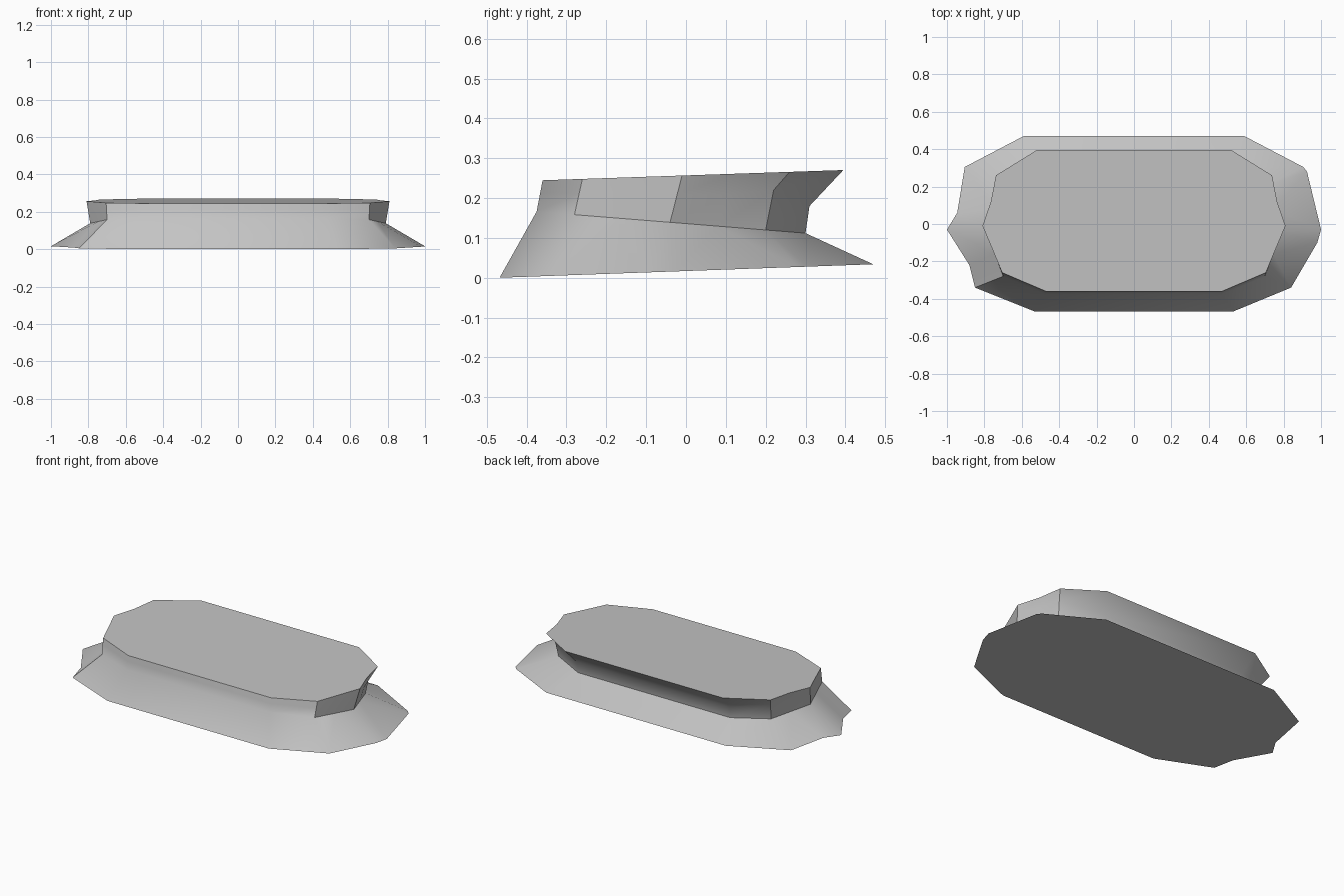
import bpy
import bmesh
import math

cube = bpy.data.objects.get("Cube")
if cube:
    bpy.data.objects.remove(cube)

# Half outlines run from the front round the side to the back
BASE_POS = [(.53, -.468), (.84, -.34), (.98, -.1), (1, -.03), (.925, .28), (.905, .305), (.59, .47)]
BASE_NEG = [(.53, -.468), (.85, -.34), (.88, -.22), (1, -.03), (.945, .06), (.905, .305), (.59, .47)]
WAIST = [(.47, -.375), (.70, -.28), (.745, -.16), (.79, -.04), (.745, .08), (.70, .20), (.5, .30)]
TOP = [(.47, -.36), (.705, -.26), (.757, -.135), (.81, -.01), (.765, .12), (.738, .26), (.52, .395)]


def tilted(half, height, slope):
    """Lift a half outline onto a plane that tilts along y."""
    return [(x, y, height + slope * y) for x, y in half]


def full(pos, neg=None):
    """Join the two sides into one closed ring."""
    return pos + [(-x, y, z) for x, y, z in reversed(neg or pos)]


waist = tilted(WAIST, .136, -.08)
top = tilted(TOP, .257, .034)

# Undercut ring lies between waist and top, and is pinched in at the back
undercut = [tuple(a + (b - a) * .6 for a, b in zip(p, q)) for p, q in zip(waist, top)]
undercut[-2:] = [(.71, .22, .22), (.505, .31, .18)]

rings = [
    full(tilted(BASE_POS, .017, .036), tilted(BASE_NEG, .017, .036)),
    full(waist),
    full(undercut),
    full(top),
]

# Loft the rings and cap both ends
bm = bmesh.new()
loops = [[bm.verts.new(co) for co in ring] for ring in rings]
for low, high in zip(loops, loops[1:]):
    for i in range(len(low)):
        j = (i + 1) % len(low)
        bm.faces.new((low[i], low[j], high[j], high[i]))
bm.faces.new(reversed(loops[0]))
bm.faces.new(loops[-1])
bmesh.ops.recalc_face_normals(bm, faces=bm.faces[:])

mesh = bpy.data.meshes.new("stone_slab")
bm.to_mesh(mesh)
bm.free()
slab = bpy.data.objects.new("stone_slab", mesh)
bpy.context.collection.objects.link(slab)

# Plain grey stone
grey = (.55, .55, .55, 1)
stone = bpy.data.materials.new("grey_stone")
stone.use_nodes = True
stone.diffuse_color = grey
for node in stone.node_tree.nodes:
    if node.type == "BSDF_PRINCIPLED":
        node.inputs["Base Color"].default_value = grey
mesh.materials.append(stone)

# Smooth the gentle bends and keep the rims sharp
bpy.ops.object.select_all(action="DESELECT")
slab.select_set(True)
bpy.context.view_layer.objects.active = slab
bpy.ops.object.shade_smooth_by_angle(angle=math.radians(35))
